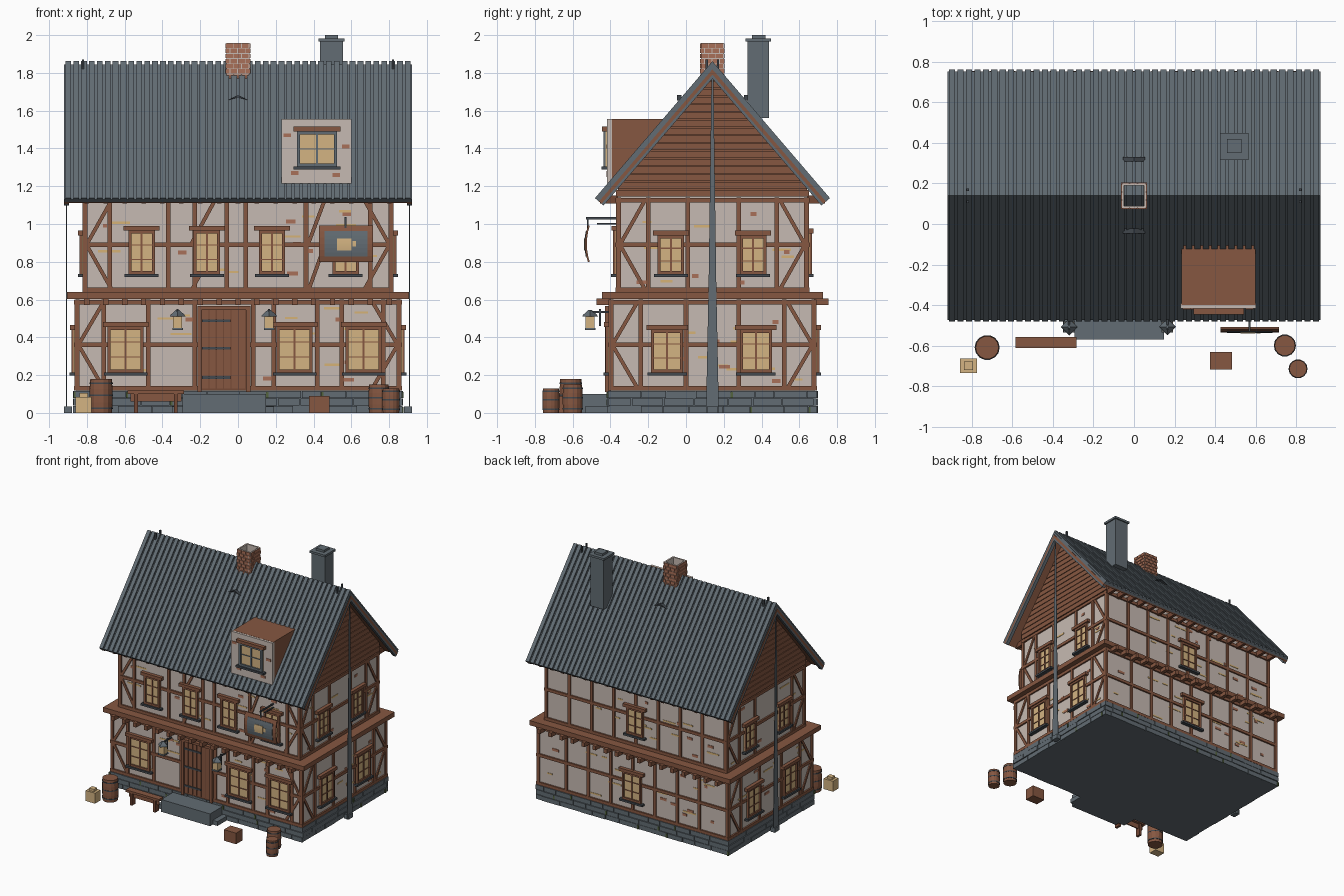
import bpy, bmesh, math, random

if "Cube" in bpy.data.objects:
    bpy.data.objects.remove(bpy.data.objects["Cube"])
random.seed(4)

def mat(name, r, g, b):
    m = bpy.data.materials.new(name)
    m.diffuse_color = tuple(((c / 255 + 0.055) / 1.055) ** 2.4 for c in (r, g, b)) + (1,)
    m.use_nodes = True
    m.node_tree.nodes["Principled BSDF"].inputs["Base Color"].default_value = m.diffuse_color
    return m

SLATE = mat("slate_grey", 98, 108, 115)
TIMBER = mat("timber_brown", 134, 87, 65)
DARKWOOD = mat("dark_wood", 116, 72, 53)
PLASTER = mat("plaster", 198, 186, 178)
PANE = mat("warm_pane", 212, 180, 130)
OCHRE = mat("ochre_stain", 214, 178, 118)
BRICK = mat("brick", 168, 112, 88)
IRON = mat("dark_iron", 66, 72, 78)
MOSS = mat("moss", 84, 100, 62)

parts = {}

def part(name, m):
    return parts.setdefault(name, (bmesh.new(), m))[0]

# local (u, depth, z) to world, one mapping per orientation
def world(u, d, z): return (u, d, z)
def along_x(u, d, z): return (d, u, z)
CY = 0.14

def side(which, hx, hy):
    return {"front": lambda u, d, z: (u, CY - hy - d, z),
            "back": lambda u, d, z: (u, CY + hy + d, z),
            "right": lambda u, d, z: (hx + d, u, z),
            "left": lambda u, d, z: (-hx - d, u, z)}[which]

def prism(name, m, pts, d0, d1, M=world):
    bm = part(name, m)
    a = [bm.verts.new(M(u, d0, z)) for u, z in pts]
    b = [bm.verts.new(M(u, d1, z)) for u, z in pts]
    n = len(pts)
    fs = [bm.faces.new(a), bm.faces.new(b[::-1])]
    fs += [bm.faces.new((a[i], b[i], b[(i + 1) % n], a[(i + 1) % n])) for i in range(n)]
    bmesh.ops.recalc_face_normals(bm, faces=fs)

def box(name, m, u0, u1, d0, d1, z0, z1, M=world):
    prism(name, m, [(u0, z0), (u1, z0), (u1, z1), (u0, z1)], d0, d1, M)

def brace(name, m, p, q, w, d0, d1, M):
    l = math.hypot(q[0] - p[0], q[1] - p[1])
    a, b = -(q[1] - p[1]) / l * w / 2, (q[0] - p[0]) / l * w / 2
    prism(name, m, [(p[0] + a, p[1] + b), (q[0] + a, q[1] + b),
                    (q[0] - a, q[1] - b), (p[0] - a, p[1] - b)], d0, d1, M)

def lathe(name, m, x, y, prof, n=14):
    bm = part(name, m)
    rings = [[bm.verts.new((x + r * math.cos(2 * math.pi * i / n), y + r * math.sin(2 * math.pi * i / n), z))
              for i in range(n)] for r, z in prof]
    bm.faces.new(rings[0][::-1])
    bm.faces.new(rings[-1])
    for a, b in zip(rings, rings[1:]):
        for i in range(n):
            bm.faces.new((a[i], a[(i + 1) % n], b[(i + 1) % n], b[i]))

def window(M, u, z0, z1, w, frame=TIMBER, rows=3, lint=0.025):
    h, t, fn = w / 2, 0.016, "window_frames_" + frame.name
    box("window_panes", PANE, u - h, u + h, 0, 0.008, z0, z1, M)
    for s in (-1, 1):
        box(fn, frame, u + s * h, u + s * (h - t), 0, 0.02, z0, z1, M)
    for z in (z0, z1 - t):
        box(fn, frame, u - h, u + h, 0, 0.019, z, z + t, M)
    box(fn, frame, u - 0.005, u + 0.005, 0, 0.015, z0, z1, M)
    for i in range(1, rows):
        z = z0 + (z1 - z0) * i / rows
        box(fn, frame, u - h, u + h, 0, 0.013, z - 0.003, z + 0.003, M)
    box("window_lintels", TIMBER, u - h - lint, u + h + lint, 0, 0.028, z1, z1 + 0.025, M)
    box("window_sills", IRON, u - h - 0.02, u + h + 0.02, 0, 0.03, z0 - 0.016, z0, M)

# plaster storeys and stone core
box("lower_walls", PLASTER, -0.855, 0.855, CY - 0.54, CY + 0.54, 0.1, 0.62)
box("upper_walls", PLASTER, -0.812, 0.812, CY - 0.5, CY + 0.5, 0.62, 1.17)
box("foundation", SLATE, -0.86, 0.86, CY - 0.545, CY + 0.545, 0, 0.115)
# foundation stones with a little moss
for name, span in (("front", 0.872), ("back", 0.872), ("right", 0.55), ("left", 0.55)):
    M = side(name, 0.86, 0.545)
    c = 0 if span > 0.6 else CY
    for row in range(3):
        u = -span
        while u < span - 0.01:
            e = min(span, u + random.uniform(0.1, 0.19))
            box("foundation_stones", SLATE, c + u + 0.002, c + e - 0.002, 0,
                random.uniform(0.007, 0.013), row * 0.04, row * 0.04 + 0.036, M)
            if random.random() < 0.12:
                box("moss_tufts", MOSS, c + u, c + u + 0.012, 0, 0.015, row * 0.04, row * 0.04 + 0.03, M)
            u = e

# timber frame: posts, rails, corner braces, stains
def frame(which, hx, hy, z0, zm, z1, posts, braced=True, extra=()):
    M = side(which, hx, hy)
    c, h = (0, hx) if which in ("front", "back") else (CY, hy)
    for p in list(posts) + [c - h + 0.004, c + h - 0.004]:
        box("timber_posts", TIMBER, p - 0.012, p + 0.012, -0.01, 0.011, z0, z1, M)
    for z in (z0 + 0.012, zm, z1 - 0.015):
        box("timber_rails", TIMBER, c - h - 0.01, c + h + 0.01, -0.01, 0.0125, z - 0.012, z + 0.012, M)
    if braced:
        for s in (-1, 1):
            for z in (z0 + 0.01, z1 - 0.01):
                brace("timber_braces", TIMBER, (c + s * (h - 0.01), zm), (c + s * (h - 0.145), z), 0.02, -0.005, 0.009, M)
    for u0, u1 in extra:
        brace("timber_braces", TIMBER, (u0, zm), (u1, z1 - 0.01), 0.02, -0.005, 0.009, M)
        brace("timber_braces", TIMBER, (u0, z0), (u1, zm), 0.02, -0.005, 0.009, M)
    for i in range(int(h * 26)):
        u, z = c + random.uniform(-h + 0.08, h - 0.08), random.uniform(z0 + 0.04, z1 - 0.05)
        w = random.uniform(0.02, 0.06)
        if i % 3:
            box("plaster_stains", OCHRE, u - w, u + w, 0, 0.003, z, z + 0.012, M)
        else:
            box("bare_bricks", BRICK, u - w / 2, u + w / 2, 0, 0.004, z, z + 0.02, M)

LO, UP = (0.855, 0.54, 0.118, 0.36, 0.6), (0.812, 0.5, 0.64, 0.89, 1.14)
even = [i * 0.2 - 0.6 for i in range(7)]
frame("front", *LO, [-0.71, -0.475, -0.23, 0.08, 0.19, 0.42, 0.55, 0.77])
frame("front", *UP, [-0.68, -0.37, -0.23, -0.06, 0.04, 0.36, 0.7], True, [(-0.25, -0.12), (0.37, 0.46)])
frame("back", *LO, even, False)
frame("back", *UP, even, False)
for s in ("left", "right"):
    frame(s, *LO, [-0.24, 0.0, 0.28, 0.52])
    frame(s, *UP, [-0.2, 0.01, 0.28, 0.48])
    for y in (-0.1, 0.37):
        window(side(s, 0.862, 0.54), y, 0.215, 0.44, 0.17)
    for y in (-0.08, 0.355):
        window(side(s, 0.818, 0.5), y, 0.735, 0.94, 0.14)
for u in (-0.595, 0.3, 0.665):
    window(side("front", 0.855, 0.546), u, 0.215, 0.455, 0.19)
for u in (-0.51, -0.165, 0.18, 0.57):
    window(side("front", 0.812, 0.506), u, 0.735, 0.965, 0.14)
window(side("back", 0.855, 0.546), 0, 0.215, 0.44, 0.17)
window(side("back", 0.812, 0.506), 0, 0.735, 0.95, 0.15)

# jetty beam, joist ends and rafter tails
box("jetty_beam", TIMBER, -0.905, 0.905, CY - 0.585, CY + 0.585, 0.602, 0.64)
for s in (-1, 1):
    for i in range(17):
        x = -0.8 + i * 0.1
        ys = sorted((CY + s * 0.5, CY + s * 0.615))
        box("joist_ends", TIMBER, x - 0.014, x + 0.014, *ys, 0.572, 0.606)
        ys = sorted((CY + s * 0.45, CY + s * 0.595))
        box("rafter_tails", DARKWOOD, x - 0.012, x + 0.012, *ys, 1.108, 1.15)

# roof layers measured inward from the tile surface
def roof_layer(name, m, p0, p1, x0, x1):
    for s in (-1, 1):
        pts = [(CY, 1.862 - p0 / 0.65), (CY + s * (0.622 - p0 * 0.76), 1.137 - p0 * 0.65),
               (CY + s * (0.622 - p1 * 0.76), 1.137 - p1 * 0.65), (CY, 1.862 - p1 / 0.65)]
        prism(name, m, pts, x0, x1, along_x)
roof_layer("roof_deck", SLATE, 0.012, 0.03, -0.92, 0.92)
roof_layer("roof_lining", TIMBER, 0.03, 0.04, -0.9, 0.9)
for i in range(44):
    x = -0.92 + i * 1.84 / 44
    roof_layer("roof_tile_ribs", SLATE, 0, 0.014, x + 0.006, x + 0.036)
for x0, x1 in ((-0.922, -0.895), (0.895, 0.922)):
    roof_layer("barge_boards", TIMBER, 0.028, 0.046, x0, x1)
    roof_layer("barge_trim", SLATE, 0.046, 0.06, x0, x1)
for x in (-0.82, 0.82):
    for y in (0.11, 0.17):
        box("ridge_spikes", IRON, x - 0.006, x + 0.006, y - 0.006, y + 0.006, 1.78, 1.872)
for y in (-0.035, 0.32):
    prism("roof_hooks", IRON, [(-0.055, 1.655), (0, 1.67), (0.055, 1.655), (0, 1.682)], y - 0.012, y + 0.012)

# boarded gables
prism("gable_core", TIMBER, [(CY - 0.5, 1.14), (CY + 0.5, 1.14), (CY + 0.5, 1.22), (CY, 1.8), (CY - 0.5, 1.22)], -0.81, 0.81, along_x)
for i in range(16):
    z, t = 1.145 + i * 0.041, 1.145 + i * 0.041 + 0.036
    a, b = (min(0.51, max(0.004, (1.81 - q) / 1.169)) for q in (z, t))
    for s in (-1, 1):
        prism("gable_boards", TIMBER, [(CY - a, z), (CY + a, z), (CY + b, t), (CY - b, t)], s * 0.8, s * 0.824, along_x)

# tapered strips on the gable sides
for s in (-1, 1):
    prism("gable_strip", SLATE, [(CY - 0.034, 0), (CY + 0.034, 0), (CY + 0.02, 0.7), (CY + 0.005, 1.78),
                                 (CY - 0.005, 1.78), (CY - 0.02, 0.7)], s * 0.906, s * 0.91, along_x)
    box("strip_foot", SLATE, s * 0.88, s * 0.92, CY - 0.03, CY + 0.03, 0, 0.035)

# brick chimney, open at the top
C = 0.06
for s in (-1, 1):
    box("chimney_mortar", PLASTER, -C, C, CY + s * C, CY + s * (C - 0.01), 1.74, 1.957)
    box("chimney_mortar", PLASTER, s * C, s * (C - 0.01), CY - C, CY + C, 1.74, 1.957)
for row in range(8):
    z, off = 1.742 + row * 0.0272, 0.02 * (row % 2)
    for w in ("front", "back", "left", "right"):
        M, c = side(w, C, C), (0 if w in ("front", "back") else CY)
        for k in range(-2, 3):
            a, b = max(-0.064, k * 0.04 - off), min(0.064, k * 0.04 + 0.036 - off)
            if b - a > 0.006:
                box("chimney_bricks", BRICK, c + a, c + b, -0.002, 0.005, z, z + 0.023, M)
# slate chimney
box("stone_chimney", SLATE, 0.435, 0.555, 0.325, 0.44, 1.56, 1.975)
box("stone_chimney", SLATE, 0.425, 0.565, 0.315, 0.45, 1.965, 1.982)
box("stone_chimney", SLATE, 0.46, 0.53, 0.35, 0.42, 1.98, 2.0)

# dormer
prism("dormer_body", TIMBER, [(-0.4, 1.2), (-0.4, 1.556), (-0.1, 1.556), (-0.38, 1.2)], 0.235, 0.6, along_x)
box("dormer_front", PLASTER, 0.23, 0.602, -0.418, -0.392, 1.215, 1.555)
D = lambda u, d, z: (u, -0.418 - d, z)
window(D, 0.418, 1.305, 1.49, 0.21, SLATE, 2, 0.02)
for u, z in ((0.26, 1.46), (0.57, 1.4), (0.3, 1.26), (0.52, 1.25)):
    box("bare_bricks", BRICK, u - 0.02, u + 0.02, 0, 0.004, z, z + 0.02, D)

# door, hinges and steps
F = side("front", 0.855, 0.54)
box("door_back", DARKWOOD, -0.21, 0.06, 0, 0.014, 0.12, 0.56, F)
for i in range(6):
    box("door_planks", TIMBER, -0.19 + i * 0.039, -0.157 + i * 0.039, 0, 0.019, 0.13, 0.545, F)
for u0, u1, z0, z1 in ((-0.215, -0.192, 0.11, 0.56), (0.042, 0.065, 0.11, 0.56), (-0.215, 0.065, 0.545, 0.565)):
    box("door_frame", TIMBER, u0, u1, 0, 0.03, z0, z1, F)
for z in (0.18, 0.335, 0.48):
    box("door_hinges", IRON, -0.19, -0.04, 0, 0.024, z, z + 0.014, F)
box("doorstep", SLATE, -0.295, 0.147, -0.57, -0.4, 0, 0.1)
box("doorstep_base", SLATE, -0.35, 0.19, -0.535, -0.4, 0, 0.035)

# lanterns
for x in (-0.32, 0.165):
    box("lantern_arm", IRON, x - 0.005, x + 0.005, -0.52, -0.4, 0.53, 0.54)
    box("lantern_arm", IRON, x - 0.005, x + 0.005, -0.46, -0.45, 0.46, 0.55)
    box("lantern_glass", PANE, x - 0.024, x + 0.024, -0.532, -0.484, 0.448, 0.51)
    lathe("lantern_cap", SLATE, x, -0.508, [(0.042, 0.51), (0.036, 0.52), (0.008, 0.545)], 4)
    box("lantern_base", SLATE, x - 0.028, x + 0.028, -0.536, -0.48, 0.438, 0.45)

# bowed hanging sign
def bowed(name, m, x0, x1, z0, z1, off):
    zs = [z0 + (z1 - z0) * i / 6 for i in range(7)]
    y = lambda z: -0.535 + 0.015 * ((z - 0.895) / 0.095) ** 2
    prism(name, m, [(y(z) - off, z) for z in zs] + [(y(z) + 0.01, z) for z in zs[::-1]], x0, x1, along_x)
bowed("sign_board", TIMBER, 0.428, 0.715, 0.798, 0.992, 0)
bowed("sign_field", SLATE, 0.458, 0.685, 0.828, 0.962, 0.003)
bowed("sign_emblem", PANE, 0.525, 0.6, 0.86, 0.922, 0.006)
bowed("sign_emblem", PANE, 0.605, 0.625, 0.88, 0.91, 0.006)
box("sign_bracket", IRON, 0.565, 0.575, -0.53, -0.36, 1.025, 1.036)
box("sign_bracket", IRON, 0.565, 0.575, -0.47, -0.36, 0.997, 1.005)
box("sign_bracket", IRON, 0.565, 0.575, -0.525, -0.517, 0.98, 1.03)

# barrels
for x, y, r, h in ((-0.725, -0.61, 0.062, 0.18), (0.745, -0.6, 0.055, 0.15), (0.81, -0.715, 0.047, 0.13)):
    lathe("barrels", TIMBER, x, y, [(r * 0.92, 0), (r * 0.98, h * 0.3), (r * 0.98, h * 0.7), (r * 0.92, h)])
    for z in (0.12, 0.5, 0.85):
        lathe("barrel_hoops", IRON, x, y, [(r, h * z), (r, h * z + 0.008)])

# crates and bench
box("wood_crate", TIMBER, 0.375, 0.485, -0.718, -0.632, 0, 0.09)
box("pale_crate", PANE, -0.86, -0.775, -0.735, -0.665, 0, 0.085)
box("pale_crate", PANE, -0.84, -0.795, -0.72, -0.68, 0.085, 0.105)
box("bench_seat", TIMBER, -0.585, -0.285, -0.612, -0.558, 0.1, 0.118)
box("bench_apron", TIMBER, -0.57, -0.3, -0.59, -0.58, 0.06, 0.1)
for x in (-0.55, -0.34):
    box("bench_legs", DARKWOOD, x, x + 0.02, -0.607, -0.563, 0, 0.1)

# turn every collected part into an object
for name, (bm, m) in parts.items():
    me = bpy.data.meshes.new(name)
    bm.to_mesh(me)
    bm.free()
    me.materials.append(m)
    bpy.context.collection.objects.link(bpy.data.objects.new(name, me))
